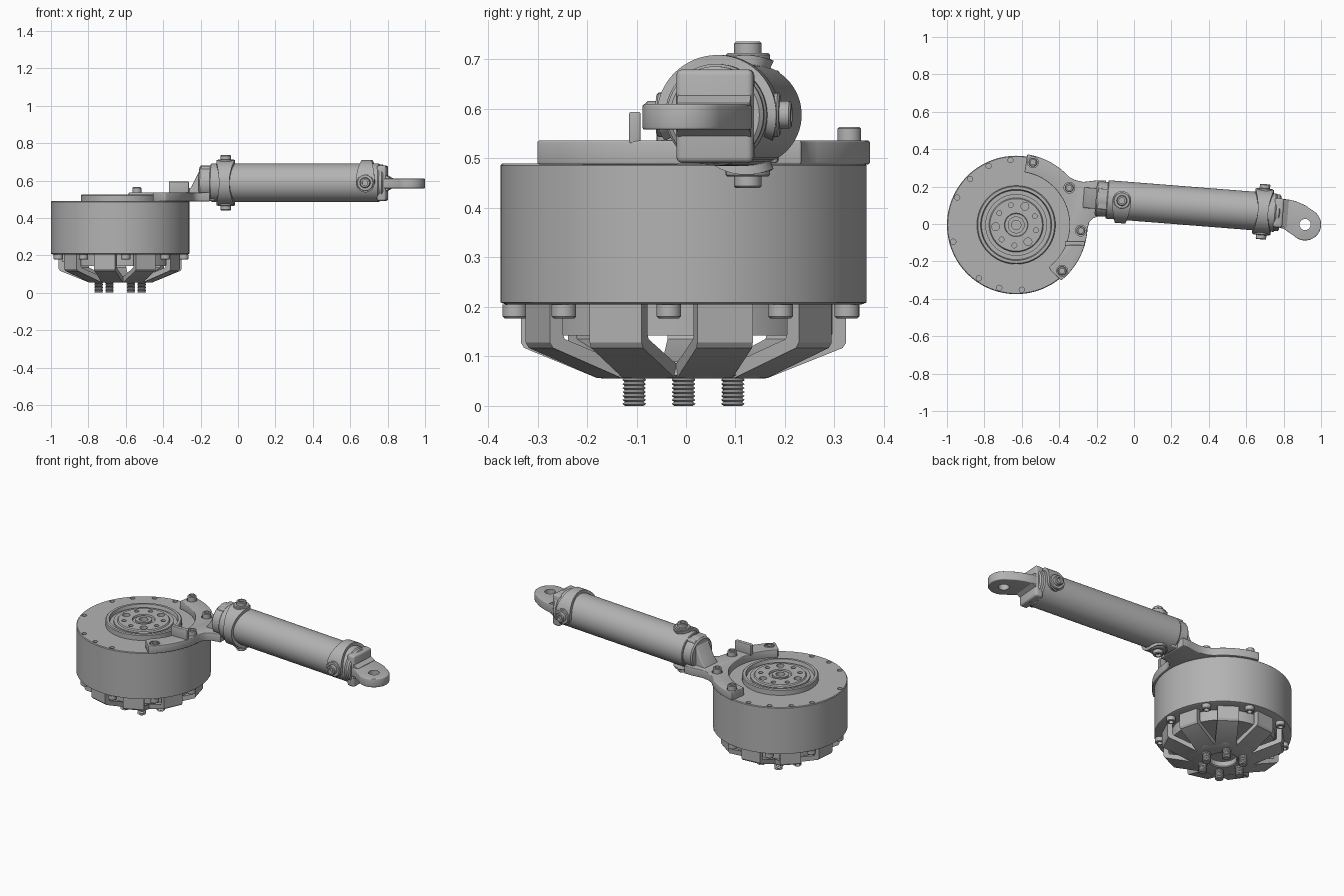
import bpy, bmesh
from math import sin, cos, radians, pi, sqrt
from mathutils import Matrix, Vector

if "Cube" in bpy.data.objects:
    bpy.data.objects.remove(bpy.data.objects["Cube"])

grey = bpy.data.materials.new("machined_grey")
grey.use_nodes = True
grey.diffuse_color = (0.45, 0.45, 0.45, 1)
grey.node_tree.nodes["Principled BSDF"].inputs["Base Color"].default_value = (0.45, 0.45, 0.45, 1)

CX, CY = -0.63, -0.005
MOTOR = Matrix.Translation((CX, CY, 0))
ROD = Matrix.Translation((0, 0.12, 0.588)) @ Matrix.Rotation(radians(-4.5), 4, 'Z')
RX = Matrix.Rotation(pi / 2, 4, 'X')      # upright profile: (x, y) becomes (x, z)
ALONG_X = Matrix.Rotation(pi / 2, 4, 'Y')


def turn(angle):
    return Matrix.Rotation(radians(angle), 4, 'Z')


def finish(name, bm, matrix=Matrix()):
    bmesh.ops.remove_doubles(bm, verts=bm.verts, dist=1e-5)
    bmesh.ops.recalc_face_normals(bm, faces=bm.faces)
    mesh = bpy.data.meshes.new(name)
    bm.to_mesh(mesh)
    bm.free()
    mesh.transform(matrix)
    mesh.materials.append(grey)
    obj = bpy.data.objects.new(name, mesh)
    bpy.context.collection.objects.link(obj)
    return shade(obj)


def shade(obj):
    obj.data.shade_smooth()
    obj.data.set_sharp_from_angle(angle=radians(32))
    return obj


def bake(obj):
    """Turn the modifiers of an object into real geometry."""
    bpy.context.view_layer.update()
    graph = bpy.context.evaluated_depsgraph_get()
    mesh = bpy.data.meshes.new_from_object(obj.evaluated_get(graph))
    obj.modifiers.clear()
    obj.data = mesh
    return shade(obj)


def lathe(name, profile, matrix=Matrix(), n=32, closed=False):
    bm = bmesh.new()
    rings = [[bm.verts.new((r * cos(2 * pi * i / n), r * sin(2 * pi * i / n), z)) for i in range(n)]
             for r, z in profile]
    pairs = list(zip(rings, rings[1:])) + ([(rings[-1], rings[0])] if closed else [])
    for a, b in pairs:
        for i in range(n):
            bm.faces.new((a[i], a[(i + 1) % n], b[(i + 1) % n], b[i]))
    return finish(name, bm, matrix)


def prism(name, pts, low, high, matrix=Matrix(), bevel=0):
    bm = bmesh.new()
    face = bm.faces.new([bm.verts.new((x, y, low)) for x, y in pts])
    new = bmesh.ops.extrude_face_region(bm, geom=[face])["geom"]
    bmesh.ops.translate(bm, verts=[v for v in new if isinstance(v, bmesh.types.BMVert)],
                        vec=(0, 0, high - low))
    obj = finish(name, bm, matrix)
    if bevel:
        mod = obj.modifiers.new("bevel", 'BEVEL')
        mod.width, mod.segments, mod.limit_method = bevel, 3, 'ANGLE'
        mod.angle_limit = radians(40)
        bake(obj)
    return obj


def rect(x0, x1, y0, y1):
    return [(x0, y0), (x1, y0), (x1, y1), (x0, y1)]


def arc(cx, cy, r, a0, a1, n):
    steps = [radians(a0 + (a1 - a0) * i / n) for i in range(n + 1)]
    return [(cx + r * cos(a), cy + r * sin(a)) for a in steps]


def drill(obj, holes, low, high):
    """Cut round holes given as (x, y, radius)."""
    bm = bmesh.new()
    for x, y, r in holes:
        bmesh.ops.create_cone(bm, cap_ends=True, segments=20, radius1=r, radius2=r, depth=high - low,
                              matrix=Matrix.Translation((x, y, (low + high) / 2)))
    cutter = finish("hole_cutter", bm)
    cutter.hide_render = True
    mod = obj.modifiers.new("holes", 'BOOLEAN')
    mod.operation, mod.solver, mod.object = 'DIFFERENCE', 'EXACT', cutter
    bake(obj)
    bpy.data.objects.remove(cutter)


def bolt(name, r, low, high, matrix):
    """Cap head with a hexagonal-looking socket."""
    lathe(name, [(0, low), (r, low), (r, high - 0.004), (r - 0.004, high), (r * 0.55, high),
                 (r * 0.55, high - 0.015), (0, high - 0.015)], matrix, 24)


# Motor drum with its stepped hub
drum = lathe("motor_drum", [(0, 0.205), (0.36, 0.205), (0.37, 0.209), (0.37, 0.486), (0.366, 0.49),
                            (0.21, 0.49), (0.21, 0.52), (0.205, 0.525), (0.19, 0.525), (0.185, 0.505),
                            (0.165, 0.505), (0.165, 0.515), (0.145, 0.515), (0.14, 0.522), (0.063, 0.522),
                            (0.06, 0.512), (0.045, 0.512), (0.045, 0.522), (0.025, 0.522),
                            (0.025, 0.48), (0, 0.48)], MOTOR, 96)
rim = [(*arc(CX, CY, 0.348, a, a, 1)[0], 0.014) for a in (95, 115, 135, 155, 195, 235, 255, 275)]
hub = [(*arc(CX, CY, 0.11, a, a, 1)[0], 0.021 if k % 3 == 0 else 0.013)
       for k, a in enumerate(range(65, 425, 40))]
drill(drum, rim, 0.475, 0.497)
drill(drum, hub, 0.50, 0.53)

# Lower cage: core ring, nine bent spokes, hub ring
lathe("cage_core", [(0.0, 0.142), (0.285, 0.142), (0.285, 0.21), (0, 0.21)], MOTOR, 64)
lathe("cage_hub", [(0.075, 0.06), (0.08, 0.055), (0.165, 0.055), (0.18, 0.062), (0.165, 0.09), (0.075, 0.09)],
      MOTOR, 48, closed=True)
spoke = [(0.325, 0.207), (0.325, 0.128), (0.318, 0.117), (0.165, 0.056), (0.13, 0.056),
         (0.13, 0.085), (0.16, 0.085), (0.292, 0.135), (0.296, 0.145), (0.296, 0.207)]
for k in range(9):
    prism(f"cage_spoke_{k + 1}", spoke, -0.058, 0.058, MOTOR @ turn(15 + 40 * k) @ RX)
    bolt(f"rim_screw_{k + 1}", 0.025, -0.205, -0.177,
         MOTOR @ turn(-5 + 40 * k) @ Matrix.Translation((0.342, 0, 0)) @ Matrix.Rotation(pi, 4, 'X'))

# Threaded studs under the hub
thread = [(0, 0)]
for k in range(7):
    thread += [(0.019, k * 0.008), (0.024, k * 0.008 + 0.004)]
thread += [(0.02, 0.058), (0.02, 0.08), (0, 0.08)]
for k in range(6):
    lathe(f"stud_{k + 1}", thread, MOTOR @ turn(60 * k) @ Matrix.Translation((0.115, 0, 0)), 16)

# Cable connector beside the cage
prism("connector", rect(-0.93, -0.87, -0.075, -0.035), 0.15, 0.172, bevel=0.004)
prism("connector_stem", rect(-0.94, -0.90, -0.066, -0.044), 0.165, 0.207)

# Curved mounting bracket with flared neck
outline = ([(CX + 0.305 * cos(radians(-53)), CY + 0.305 * sin(radians(-53)))]
           + arc(CX, CY, 0.382, -51, -3, 16)
           + [(-0.238, 0.012), (-0.22, 0.03), (-0.195, 0.04), (-0.15, 0.045),
              (-0.15, 0.233), (-0.20, 0.233), (-0.27, 0.225), (-0.315, 0.235)]
           + arc(CX, CY, 0.382, 42, 81, 12)
           + arc(CX, CY, 0.285, 81, -52, 32))
bracket = prism("bracket", outline, 0.488, 0.536, bevel=0.004)
bolt_spots = [(a, *arc(CX, CY, 0.347, a, a, 1)[0]) for a in (75, 35, -5, -45)]
drill(bracket, [(x, y, 0.029) for _, x, y in bolt_spots], 0.515, 0.55)
for k, (a, x, y) in enumerate(bolt_spots):
    bolt(f"bracket_bolt_{k + 1}", 0.024, 0.51, 0.536 if a == -45 else 0.564, Matrix.Translation((x, y, 0)))
prism("bracket_tab", rect(-0.37, -0.262, -0.115, -0.092), 0.53, 0.594, bevel=0.004)

# Sloped gusset joining bracket and tube
slope = [(-0.28, -0.09), (-0.27, -0.05), (-0.245, -0.02), (-0.19, 0.09), (-0.12, 0.09), (-0.12, -0.098)]
prism("gusset", slope, -0.055, 0.055, ROD @ RX, bevel=0.006)
lathe("tube_root", [(0, -0.205), (0.085, -0.205), (0.093, -0.198), (0.093, -0.12), (0, -0.12)],
      ROD @ ALONG_X, 48)

# Strut tube
lathe("strut_tube", [(0, -0.145), (0.1, -0.145), (0.103, -0.141), (0.103, 0.755), (0.098, 0.762),
                     (0.098, 0.777), (0.09, 0.784), (0, 0.784)], ROD @ ALONG_X, 64)


def half_band(name, x0, mid):
    """Half collar around the tube, widening into round pads at both ends."""
    r, pad = 0.112, 0.05
    over = pad / r
    bm = bmesh.new()
    rows = []
    steps = 48
    for i in range(steps + 1):
        t = -over + (pi + 2 * over) * i / steps
        s = min(t, pi - t)
        if s < 0:
            w = sqrt(max(pad ** 2 - (s * r) ** 2, 1e-5))
        else:
            w = 0.028 + (pad - 0.028) * max(0, cos(s)) ** 2
        a = radians(mid) - pi / 2 + t
        rows.append([bm.verts.new((x0 + dx, q * cos(a), q * sin(a)))
                     for dx, q in ((-w, 0.098), (-w, 0.121), (w, 0.121), (w, 0.098))])
    for a, b in zip(rows, rows[1:]):
        for j in range(4):
            bm.faces.new((a[j], a[(j + 1) % 4], b[(j + 1) % 4], b[j]))
    bm.faces.new(rows[0])
    bm.faces.new(rows[-1])
    finish(name, bm, ROD)
    for side in (-90, 90):
        a = radians(mid + side)
        aim = Vector((0, cos(a), sin(a))).to_track_quat('Z', 'Y').to_matrix().to_4x4()
        spot = ROD @ Matrix.Translation((x0, 0, 0)) @ aim
        lathe(f"{name}_boss", [(0, 0.09), (0.045, 0.09), (0.045, 0.121), (0.041, 0.125), (0, 0.125)], spot, 32)
        bolt(f"{name}_bolt", 0.028, 0.11, 0.148, spot)


# Collars: one bolted vertically, one bolted sideways
half_band("root_collar", -0.065, 180)
half_band("tip_collar", 0.692, 90)

# End block and eye tongue
prism("end_block", rect(-0.078, 0.078, -0.097, 0.092), 0.75, 0.80,
      ROD @ Matrix(((0, 0, 1, 0), (1, 0, 0, 0), (0, 1, 0, 0), (0, 0, 0, 1))), bevel=0.012)
prism("tongue_root", [(0.78, -0.055), (0.805, -0.04), (0.825, -0.028), (0.825, 0.024), (0.805, 0.036), (0.78, 0.05)],
      -0.074, 0.074, ROD @ RX)
eye = ([(0.775, 0.134), (0.775, -0.02), (0.80, -0.025), (0.835, -0.05)]
       + arc(0.915, -0.003, 0.085, 225, 415, 28) + [(0.915, 0.10), (0.865, 0.122), (0.82, 0.132)])
tongue = prism("eye_tongue", eye, 0.558, 0.61, bevel=0.005)
drill(tongue, [(0.915, -0.003, 0.03)], 0.5, 0.65)
